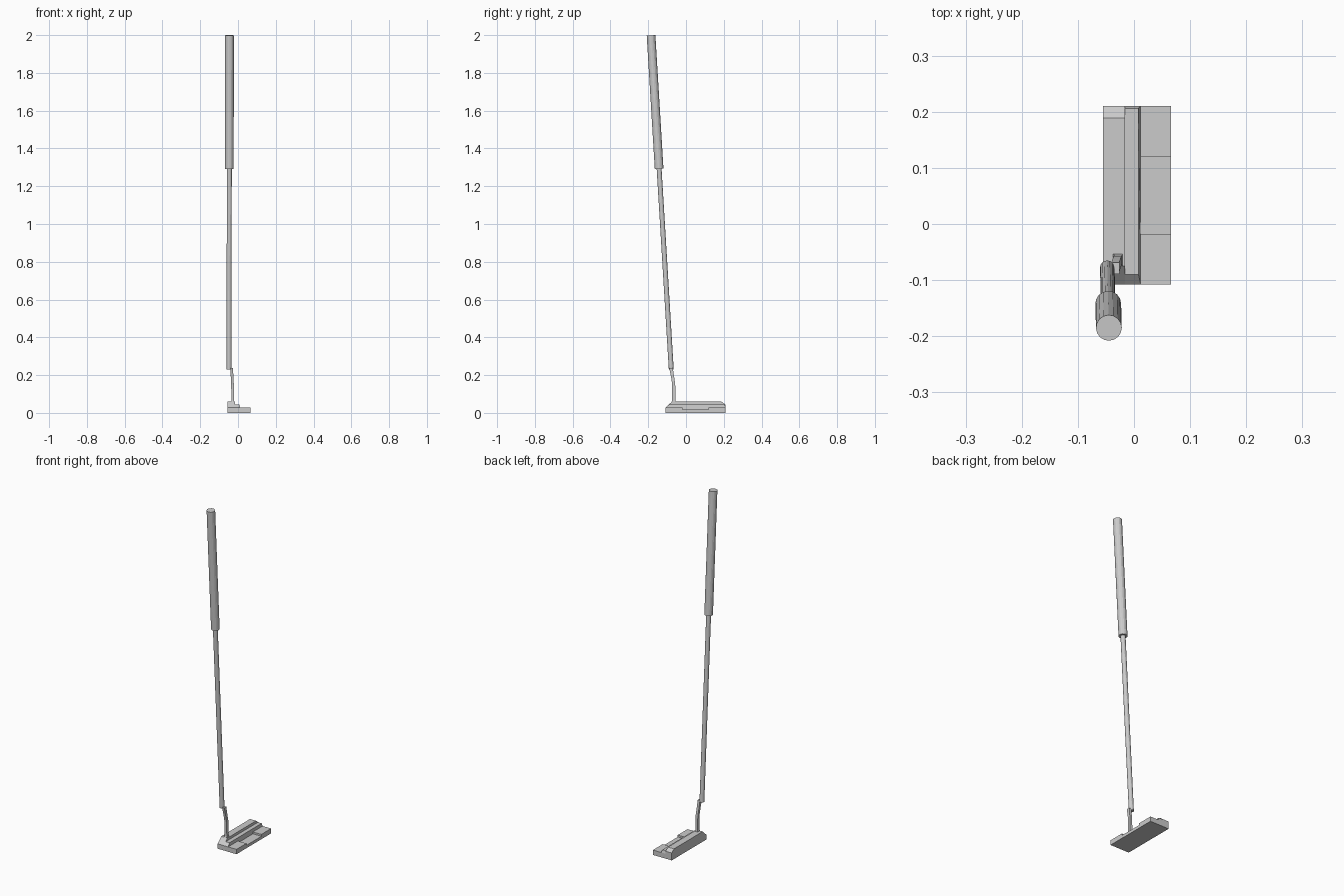
import bpy
import bmesh
from math import cos, sin, pi
from mathutils import Vector

if "Cube" in bpy.data.objects:
    bpy.data.objects.remove(bpy.data.objects["Cube"])


def finish(name, bm):
    bmesh.ops.recalc_face_normals(bm, faces=bm.faces)
    mesh = bpy.data.meshes.new(name)
    bm.to_mesh(mesh)
    bm.free()
    obj = bpy.data.objects.new(name, mesh)
    bpy.context.collection.objects.link(obj)
    return obj


def skin(name, rings):
    """Join successive vertex rings and cap both ends."""
    bm = bmesh.new()
    loops = [[bm.verts.new(p) for p in ring] for ring in rings]
    n = len(loops[0])
    for a, b in zip(loops, loops[1:]):
        for i in range(n):
            j = (i + 1) % n
            bm.faces.new((a[i], a[j], b[j], b[i]))
    bm.faces.new(loops[0][::-1])
    bm.faces.new(loops[-1])
    return finish(name, bm)


def prism(name, profile, x0, x1, lean=0.0, lean_above=1.0):
    """Extrude a (y, z) profile along x; high points of the far end lean back."""
    near = [(x0, y, z) for y, z in profile]
    far = [(x1 - (lean if z > lean_above else 0), y, z) for y, z in profile]
    return skin(name, [near, far])


def rod(name, start, end, r0, r1, sides=16):
    start, end = Vector(start), Vector(end)
    rot = (end - start).to_track_quat('Z', 'Y')
    rings = []
    for c, r in ((start, r0), (end, r1)):
        rings.append([c + rot @ Vector((r * cos(2 * pi * i / sides),
                                        r * sin(2 * pi * i / sides), 0))
                      for i in range(sides)])
    return skin(name, rings)


# Head: striking block, stepped ridge and notched rear flange
prism("face_block", [(-0.108, 0), (0.21, 0), (0.21, 0.043), (0.189, 0.059),
                     (-0.075, 0.059), (-0.108, 0.028)], -0.055, -0.016)
prism("ridge", [(-0.108, 0), (0.21, 0), (0.21, 0.028), (0.206, 0.044),
                (-0.090, 0.044), (-0.108, 0.028)], -0.016, 0.012, 0.004, 0.04)
prism("rear_flange", [(-0.108, 0), (0.21, 0), (0.21, 0.028), (0.12, 0.028),
                      (0.12, 0.017), (-0.018, 0.017), (-0.018, 0.028),
                      (-0.108, 0.028)], 0.012, 0.066)

# Bent neck: centre x, y, z and half widths in x, y
path = [(-0.030, -0.066, 0.045, 0.011, 0.015),
        (-0.028, -0.064, 0.066, 0.007, 0.009),
        (-0.029, -0.065, 0.150, 0.007, 0.008),
        (-0.031, -0.070, 0.185, 0.007, 0.008),
        (-0.033, -0.077, 0.225, 0.007, 0.009),
        (-0.034, -0.079, 0.237, 0.008, 0.010)]
skin("neck", [[(x - a, y - b, z), (x + a, y - b, z), (x + a, y + b, z), (x - a, y + b, z)]
              for x, y, z, a, b in path])

# Shaft and grip share one tilted axis
def axis(z):
    return (-0.048 + 0.0016 * z, -0.078 - 0.0605 * (z - 0.23), z)

rod("shaft", axis(0.23), axis(1.32), 0.013, 0.013)
rod("grip", axis(1.292), axis(1.9986), 0.023, 0.023)
